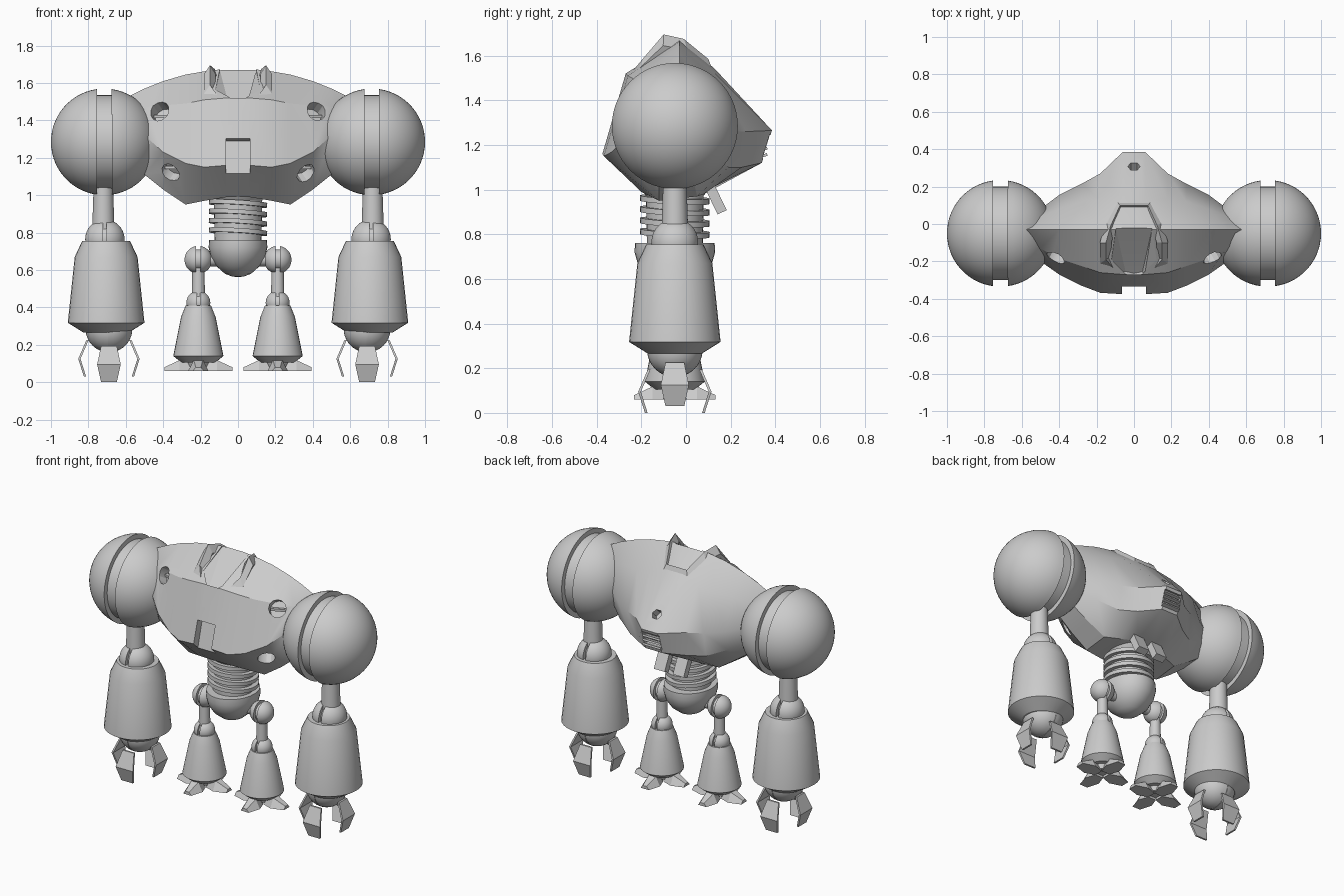
import bpy, bmesh, math
from math import sin, cos, pi
from mathutils import Vector, Matrix

if "Cube" in bpy.data.objects:
    bpy.data.objects.remove(bpy.data.objects["Cube"])


def loft(name, sections, closed=False, angle=30):
    """Skin a list of equal-length closed loops."""
    bm = bmesh.new()
    rings = [[bm.verts.new(p) for p in s] for s in sections]
    n, m = len(rings[0]), len(rings)
    for i in range(m if closed else m - 1):
        a, b = rings[i], rings[(i + 1) % m]
        for j in range(n):
            k = (j + 1) % n
            bm.faces.new((a[j], a[k], b[k], b[j]))
    if not closed:
        bm.faces.new(rings[0])
        bm.faces.new(rings[-1])
    bmesh.ops.remove_doubles(bm, verts=bm.verts, dist=1e-5)
    bmesh.ops.recalc_face_normals(bm, faces=bm.faces)
    me = bpy.data.meshes.new(name)
    bm.to_mesh(me)
    bm.free()
    ob = bpy.data.objects.new(name, me)
    bpy.context.collection.objects.link(ob)
    shade(ob, angle)
    return ob


def shade(ob, angle=30):
    bpy.ops.object.select_all(action='DESELECT')
    ob.select_set(True)
    bpy.context.view_layer.objects.active = ob
    bpy.ops.object.shade_smooth_by_angle(angle=math.radians(angle))


def lathe(name, profile, origin, axis=(0, 0, 1), n=32):
    """Revolve (radius, height) points around an axis through origin."""
    q = Vector((0, 0, 1)).rotation_difference(Vector(axis).normalized())
    o = Vector(origin)
    return loft(name, [[o + q @ Vector((r * cos(2 * pi * i / n), r * sin(2 * pi * i / n), h))
                        for i in range(n)] for r, h in profile])


def ball(name, origin, r, gap, depth, n=40, steps=10):
    """Ball turned around x with a groove at its middle."""
    a0 = math.asin(gap / r)
    half = []
    for i in range(steps + 1):
        a = pi / 2 + (a0 - pi / 2) * i / steps
        half.append((max(r * cos(a), 0) if i else 0, r * sin(a)))
    half.append((r - depth, gap))
    prof = half + [(p, -h) for p, h in reversed(half)]
    return lathe(name, prof, origin, (1, 0, 0), n)


def box(name, size, loc, rot=(0, 0, 0)):
    from mathutils import Euler
    R = Euler(rot).to_matrix()
    x, y, z = (s / 2 for s in size)
    return loft(name, [[Vector(loc) + R @ Vector((a * x, b * y, c * z))
                        for a, b in ((-1, -1), (1, -1), (1, 1), (-1, 1))] for c in (-1, 1)])


def cut(ob, cutter):
    cutter.hide_render = True
    m = ob.modifiers.new('cut', 'BOOLEAN')
    m.operation, m.solver, m.object = 'DIFFERENCE', 'EXACT', cutter
    bpy.ops.object.select_all(action='DESELECT')
    ob.select_set(True)
    bpy.context.view_layer.objects.active = ob
    bpy.ops.object.modifier_apply(modifier=m.name)
    bpy.data.objects.remove(cutter)


Y = -0.05  # depth of the limb centre line

# Torso: y,z loops (ridge, front, lip, belly front/back, rump, hump, back)
half = [
    (0.06, [(-.03, 1.677), (-.27, 1.52), (-.375, 1.16), (-.20, .99), (.10, 1.0), (.34, 1.12), (.385, 1.265), (.13, 1.54)]),
    (0.18, [(-.03, 1.662), (-.26, 1.51), (-.368, 1.15), (-.16, .97), (.08, .98), (.25, 1.10), (.27, 1.26), (.13, 1.52)]),
    (0.28, [(-.03, 1.645), (-.225, 1.49), (-.33, 1.17), (-.12, .95), (.05, .97), (.19, 1.10), (.215, 1.26), (.12, 1.50)]),
    (0.40, [(-.03, 1.61), (-.185, 1.48), (-.27, 1.23), (-.12, 1.03), (.03, 1.05), (.13, 1.15), (.155, 1.28), (.08, 1.48)]),
    (0.50, [(-.03, 1.57), (-.13, 1.47), (-.20, 1.32), (-.12, 1.11), (.02, 1.12), (.06, 1.2), (.08, 1.3), (.04, 1.45)]),
    (0.58, [(-.03, 1.53), (-.07, 1.45), (-.10, 1.34), (-.08, 1.2), (.0, 1.2), (.02, 1.25), (.03, 1.32), (.01, 1.43)]),
]
full = [(-x, s) for x, s in reversed(half)] + half
torso = loft('torso', [[(x, y, z) for y, z in s] for x, s in full])

# Chest slot, rear vent recess and round port above it
cut(torso, box('slot_cutter', (.13, .2, .27), (0, -.415, 1.185), (-.26, 0, 0)))
cut(torso, box('vent_cutter', (.13, .12, .11), (0, .37, 1.19), (-.3, 0, 0)))
cut(torso, lathe('port_cutter', [(.033, -.06), (.033, .1)], (0, .31, 1.35), (0, .75, .65), 6))
# Visor recess with a slanted floor
vis = [(.0, 1.675), (-.25, 1.45), (-.40, 1.40), (-.40, 1.75), (.0, 1.75)]
cut(torso, loft('visor_cutter', [[(x * w, y, z) for y, z, w in
    ((-.02, 1.672, .8), (-.19, 1.52, 1), (-.27, 1.455, .35), (-.27, 1.8, .35), (-.19, 1.8, 1), (-.02, 1.8, .8))]
    for x in (-.12, .12)]))
# Bolt holes with a cross bar in each
for sx in (-1, 1):
    for p, d in (((.415, -.175, 1.445), (.35, -.75, .5)), ((.36, -.215, 1.12), (.4, -.65, -.6))):
        o, d = Vector((p[0] * sx, p[1], p[2])), Vector((d[0] * sx, d[1], d[2])).normalized()
        cut(torso, lathe('bolt_cutter', [(.054, -.06), (.054, .1)], o, d, 12))
        bar = box('bolt_bar', (.1, .02, .016), o - d * .045, (0, 0, .4 * sx))
shade(torso)

# Raised collar around the visor
path = [(0, -.275, 1.475), (.085, -.265, 1.50), (.15, -.19, 1.59), (.15, -.10, 1.695),
        (.125, -.01, 1.675), (.075, .10, 1.585)]
path = path + [(-x, y, z) for x, y, z in reversed(path[1:])]
C = Vector((0, -.09))
ring = []
for x, y, z in path:
    v = Vector((x, y)) - C
    i, o = C + v * .8, C + v * 1.22
    ring.append([(i.x, i.y, z - .05), (x, y, z), (o.x, min(max(o.y, -.285), .12), z - .05), (x, y, z - .14)])
loft('visor_collar', ring, closed=True, angle=15)

# Vent slats and tail flaps
for i in range(4):
    box('vent_slat', (.13, .05, .012), (0, .34, 1.15 + i * .028), (.3, 0, 0))
for sx in (-1, 1):
    box('tail_flap', (.08, .045, .17), (.07 * sx, .125, .975), (.45, 0, 0))

# Waist socket, core, rings and pelvis
lathe('waist_socket', [(0, 1.08), (.19, 1.08), (.15, 1.0), (.12, .96), (0, .96)], (0, Y, 0))
lathe('waist_core', [(0, 1.0), (.13, 1.0), (.125, .75), (0, .75)], (0, Y, 0))
for i in range(4):
    lathe('waist_ring', [(.10, -.012), (.156, -.012), (.156, .012), (.10, .012)],
          (0, Y, .805 + i * .05), (.06, .05, 1))
pel = [(0, .76), (.155, .76), (.157, .72), (.145, .67), (.115, .62), (.07, .58), (.03, .565), (0, .562)]
pelvis = lathe('pelvis', pel, (0, 0, 0))
for v in pelvis.data.vertices:
    v.co.y = v.co.y * 1.15 + Y


def claw(cx, a, dz):
    """Thin bent finger plate pointing out at angle a."""
    secs = []
    for r, z, w in ((.115, .225, .042), (.158, .125, .063), (.128, .03, .042)):
        secs.append([(cx + (r + t) * cos(a) - s * sin(a), Y + (r + t) * sin(a) + s * cos(a), z + dz)
                     for t, s in ((-.006, -w), (.006, -w), (.006, w), (-.006, w))])
    loft('claw', secs, angle=10)


def toe(cx, a):
    """Flat bottomed wedge toe pointing out at angle a."""
    secs = []
    for r, w, h in ((.03, .03, .05), (.10, .055, .058), (.182, .03, .02)):
        secs.append([(cx + r * cos(a) - s * sin(a), Y + r * sin(a) + s * cos(a), .06 + z)
                     for s, z in ((-w, 0), (w, 0), (w * .45, h), (-w * .45, h))])
    loft('toe', secs, angle=10)


for sx in (-1, 1):
    # Arm
    x = .715 * sx
    ball('shoulder', (x, Y, 1.285), .285, .04, .035, 56, 14)
    lathe('upper_arm', [(0, 1.05), (.052, 1.05), (.06, .8), (0, .8)], (.72 * sx, Y, 0))
    ball('elbow', (.712 * sx, Y, .765), .105, .01, .025)
    lathe('forearm', [(0, .755), (.128, .755), (.168, .67), (.205, .318), (.12, .265), (0, .265)], (.705 * sx, Y, 0))
    ball('wrist', (.69 * sx, Y, .285), .125, .004, .003)
    for k in range(4):
        claw(.69 * sx, k * pi / 2, -.03 * (k % 2))
    # Leg
    x = .212 * sx
    ball('hip', (x, Y, .655), .074, .012, .02)
    lathe('hip_axle', [(0, -.13), (.035, -.13), (.035, 0), (0, 0)], (x, Y, .655), (sx, 0, 0), 20)
    lathe('thigh', [(0, .62), (.032, .62), (.036, .44), (0, .44)], (x, Y, 0), n=20)
    ball('knee', (x, Y, .425), .064, .008, .015)
    lathe('shin', [(0, .41), (.068, .41), (.092, .35), (.134, .14), (.09, .105), (0, .105)], (x, Y, 0))
    lathe('ankle', [(0, .12), (.065, .12), (.05, .075), (0, .075)], (x, Y, 0), n=20)
    for k in range(4):
        toe(x, k * pi / 2)
